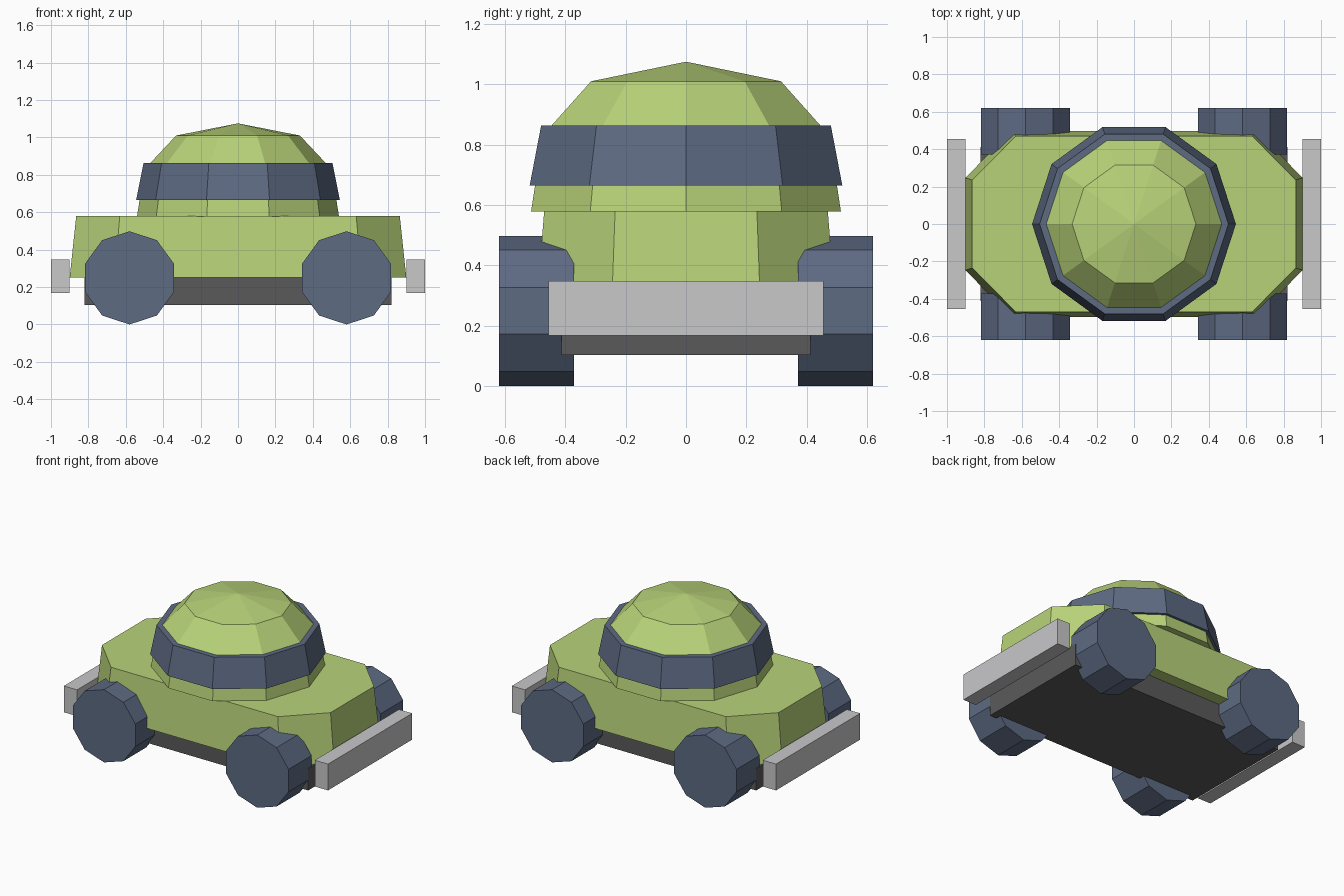
import bpy, bmesh
from math import cos, sin, pi, radians
from mathutils import Matrix, Vector

cube = bpy.data.objects.get("Cube")
if cube:
    bpy.data.objects.remove(cube, do_unlink=True)


def material(name, rgb):
    mat = bpy.data.materials.new(name)
    mat.use_nodes = True
    mat.diffuse_color = (*rgb, 1)
    bsdf = mat.node_tree.nodes["Principled BSDF"]
    bsdf.inputs["Base Color"].default_value = (*rgb, 1)
    bsdf.inputs["Roughness"].default_value = 0.8
    return mat


GREEN = material("lime green", (0.48, 0.65, 0.19))
BLUE = material("slate blue", (0.11, 0.145, 0.225))
SILVER = material("light grey", (0.58, 0.58, 0.59))
DARK = material("dark grey", (0.105, 0.102, 0.103))


def finish(name, bm, mat):
    bmesh.ops.recalc_face_normals(bm, faces=bm.faces)
    mesh = bpy.data.meshes.new(name)
    bm.to_mesh(mesh)
    bm.free()
    mesh.materials.append(mat)
    obj = bpy.data.objects.new(name, mesh)
    bpy.context.scene.collection.objects.link(obj)
    return obj


def loft(name, rings, mat, matrix=Matrix(), apex=None):
    """Join matching (outline, height) rings; close with a cap or a point."""
    bm = bmesh.new()
    rows = [[bm.verts.new((x, y, z)) for x, y in pts] for pts, z in rings]
    n = len(rows[0])
    for a, b in zip(rows, rows[1:]):
        for i in range(n):
            j = (i + 1) % n
            bm.faces.new((a[i], a[j], b[j], b[i]))
    bm.faces.new(rows[0][::-1])
    if apex is None:
        bm.faces.new(rows[-1])
    else:
        tip = bm.verts.new((0, 0, apex))
        for i in range(n):
            bm.faces.new((rows[-1][i], rows[-1][(i + 1) % n], tip))
    bm.transform(matrix)
    return finish(name, bm, mat)


def box(name, low, high, mat):
    low, high = Vector(low), Vector(high)
    bm = bmesh.new()
    bmesh.ops.create_cube(bm, size=1)
    bmesh.ops.scale(bm, vec=high - low, verts=bm.verts)
    bmesh.ops.translate(bm, vec=(low + high) / 2, verts=bm.verts)
    return finish(name, bm, mat)


def decagon(r, start=0.0):
    return [(r * cos(start + i * pi / 5), r * sin(start + i * pi / 5)) for i in range(10)]


def chamfered(hx, hy, cx, cy):
    """Rectangle outline with its corners cut off."""
    return [(hx, -cy), (hx, cy), (cx, hy), (-cx, hy),
            (-hx, cy), (-hx, -cy), (-cx, -hy), (cx, -hy)]


# Tapered body and chassis
loft("body", [(chamfered(0.90, 0.497, 0.66, 0.247), 0.25),
              (chamfered(0.865, 0.47, 0.632, 0.235), 0.58)], GREEN)
box("chassis", (-0.82, -0.412, 0.103), (0.82, 0.412, 0.252), DARK)

# Faceted dome and window band
loft("dome", [(decagon(0.54), 0.578), (decagon(0.50), 0.83),
              (decagon(0.331), 1.01)], GREEN, apex=1.075)
loft("window_band", [(decagon(0.545), 0.664), (decagon(0.505), 0.863)], BLUE)

# Wheels and bumpers on both ends
for side, sx in (("left", 1), ("right", -1)):
    xs = sorted((sx * 0.90, sx))
    box(side + "_bumper", (xs[0], -0.455, 0.168), (xs[1], 0.455, 0.348), SILVER)
    for end, sy in (("front", -1), ("back", 1)):
        place = Matrix.Translation((sx * 0.58, sy * 0.496, 0.249)) @ Matrix.Rotation(radians(90), 4, "X")
        outline = decagon(0.249, pi / 2)
        loft(f"{end}_{side}_wheel", [(outline, -0.124), (outline, 0.124)], BLUE, place)
